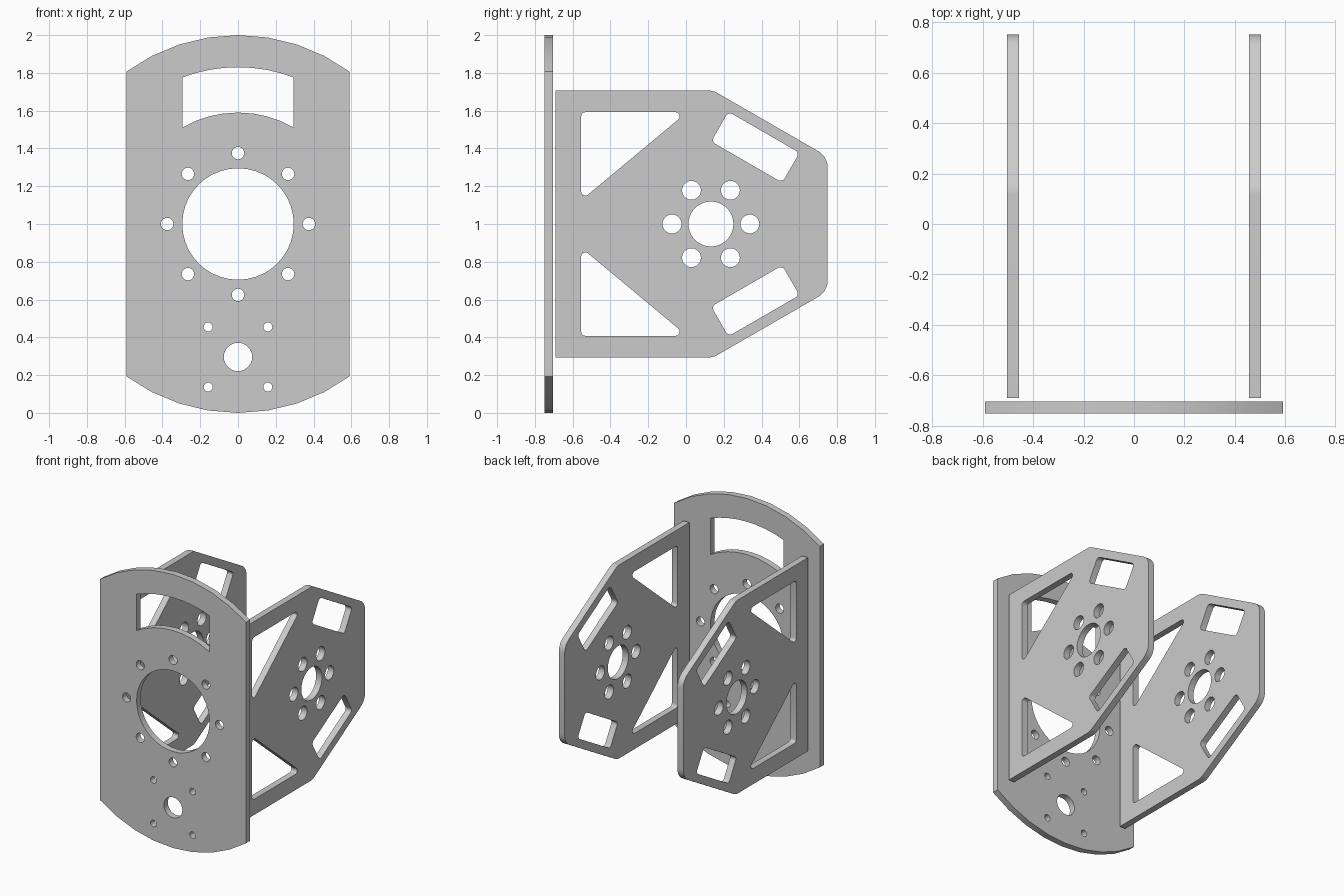
import bpy, bmesh, math
from mathutils import Vector, Matrix

cube = bpy.data.objects.get("Cube")
if cube:
    bpy.data.objects.remove(cube, do_unlink=True)

THICK = 0.047
MID = 1.0  # height of the shared axis

metal = bpy.data.materials.new("grey_metal")
metal.use_nodes = True
GREY = (0.6, 0.6, 0.6, 1)
metal.diffuse_color = GREY
metal.node_tree.nodes["Principled BSDF"].inputs["Base Color"].default_value = GREY


def circle(u, v, r, n):
    return [Vector((u + r * math.cos(math.tau * i / n), v + r * math.sin(math.tau * i / n)))
            for i in range(n)]


def ring(u, v, ring_r, hole_r, count, n):
    return [circle(c.x, c.y, hole_r, n) for c in circle(u, v, ring_r, count)]


def cap_arc(r, half, n):
    """Arc about the axis, running from +half to -half over the top."""
    a = math.asin(half / r)
    return [Vector((r * math.sin(a - 2 * a * i / n), MID + r * math.cos(a - 2 * a * i / n)))
            for i in range(n + 1)]


def flip(loop):
    return [Vector((p.x, 2 * MID - p.y)) for p in loop]


def fillet(corners, radii, n=5):
    """Round each corner of a convex polygon with its own radius."""
    out = []
    for i, (c, r) in enumerate(zip(corners, radii)):
        c = Vector(c)
        if r == 0:
            out.append(c)
            continue
        a = (Vector(corners[i - 1]) - c).normalized()
        b = (Vector(corners[(i + 1) % len(corners)]) - c).normalized()
        half = a.angle(b) / 2
        centre = c + (a + b).normalized() * (r / math.sin(half))
        start = c + a * (r / math.tan(half)) - centre
        end = c + b * (r / math.tan(half)) - centre
        sweep = start.angle_signed(end)
        for k in range(n + 1):
            t = -sweep * k / n
            out.append(centre + Matrix.Rotation(t, 2) @ start)
    return out


def plate(name, loops, place, push):
    """Fill the outline and its holes, then extrude to plate thickness."""
    bm = bmesh.new()
    edges = []
    for loop in loops:
        vs = [bm.verts.new(place(p)) for p in loop]
        edges += [bm.edges.new((vs[i - 1], vs[i])) for i in range(len(vs))]
    bmesh.ops.triangle_fill(bm, edges=edges, use_beauty=True)
    ext = bmesh.ops.extrude_face_region(bm, geom=bm.faces[:], use_keep_orig=True)
    moved = [g for g in ext["geom"] if isinstance(g, bmesh.types.BMVert)]
    bmesh.ops.translate(bm, verts=moved, vec=push)
    bmesh.ops.recalc_face_normals(bm, faces=bm.faces[:])
    mesh = bpy.data.meshes.new(name)
    bm.to_mesh(mesh)
    bm.free()
    mesh.materials.append(metal)
    obj = bpy.data.objects.new(name, mesh)
    bpy.context.collection.objects.link(obj)
    bpy.ops.object.select_all(action="DESELECT")
    obj.select_set(True)
    bpy.context.view_layer.objects.active = obj
    bpy.ops.object.shade_smooth_by_angle(angle=math.radians(25))


# Front plate: arched ends, curved window, bearing hole and bolt holes
HALF, WINDOW = 0.59, 0.295
top_edge = cap_arc(1.0, HALF, 8)
front = [top_edge + flip(top_edge)[::-1]]
front.append(cap_arc(0.83, WINDOW, 8) + cap_arc(0.59, WINDOW, 8)[::-1])
front.append(circle(0, MID, WINDOW, 40))
front += ring(0, MID, 0.375, 0.033, 8, 20)
front.append(circle(0, 0.296, 0.075, 28))
front += [circle(u, 0.296 + v, 0.024, 16) for u in (-0.158, 0.158) for v in (-0.159, 0.159)]
plate("front_plate", front, lambda p: (p.x, -0.75, p.y), (0, THICK, 0))

# Side plates: tapered outline, triangular and slanted windows, hub holes
TOP = 1.707
taper = [(-0.69, TOP), (0.143, TOP), (0.75, 1.357)]
outline = fillet(taper + [(y, 2 * MID - z) for y, z in reversed(taper)],
                 [0, 0.1, 0.1, 0.1, 0.1, 0])
triangle = fillet([(-0.555, 1.592), (0.005, 1.592), (-0.555, 1.125)], [0.022] * 3)
tilt = Matrix.Rotation(math.radians(-30), 2)
slot = fillet([Vector((0.367, 1.407)) + tilt @ Vector((a * 0.217, b * 0.091))
               for a, b in ((-1, 1), (1, 1), (1, -1), (-1, -1))], [0.025] * 4)
HUB = 0.132
side = [outline, triangle, flip(triangle), slot, flip(slot), circle(HUB, MID, 0.119, 36)]
side += ring(HUB, MID, 0.206, 0.05, 6, 24)
for name, s in (("left_side_plate", 1), ("right_side_plate", -1)):
    plate(name, side, lambda p: (s * 0.456, p.x, p.y), (s * THICK, 0, 0))
